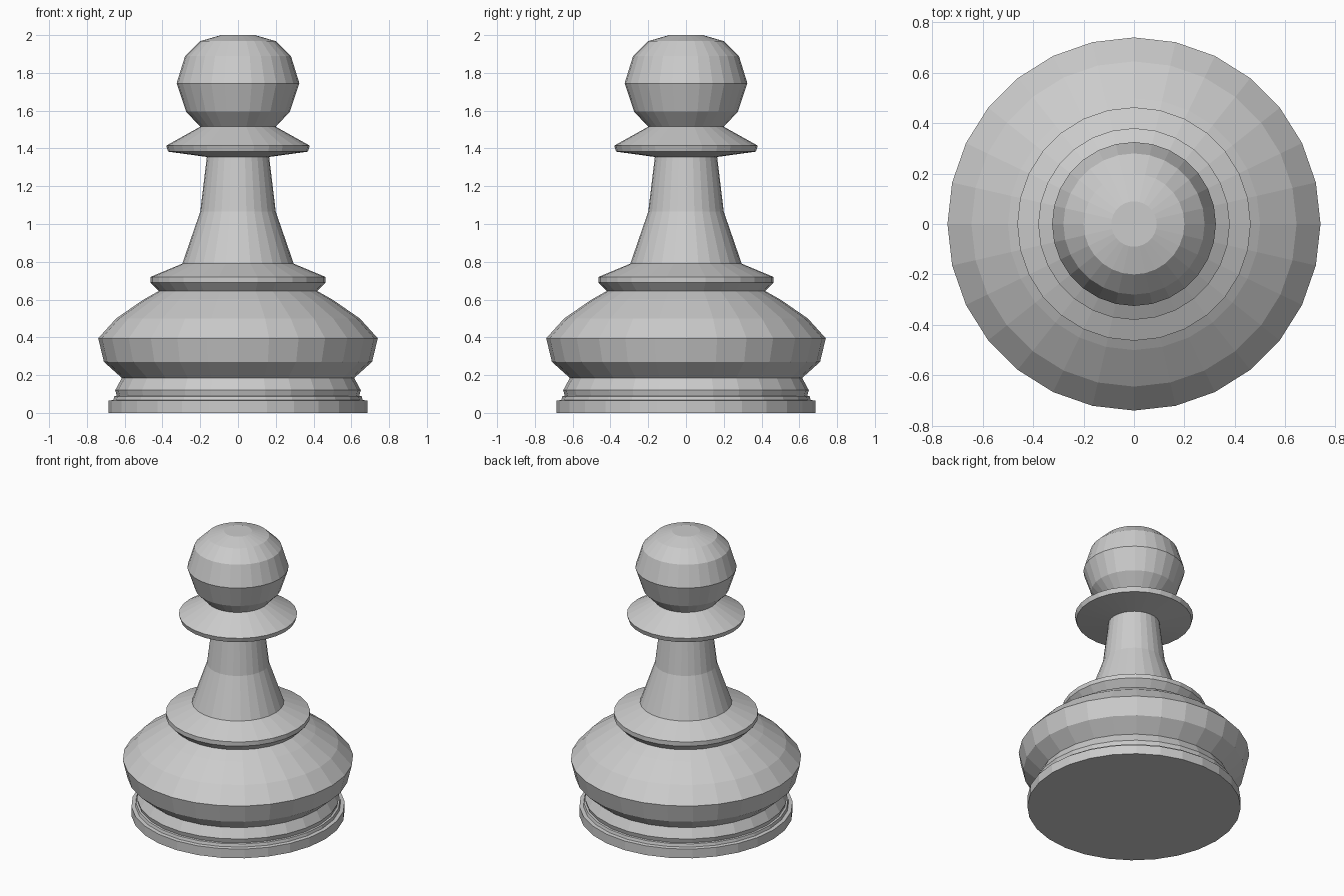
import bpy, bmesh, math

if "Cube" in bpy.data.objects:
    bpy.data.objects.remove(bpy.data.objects["Cube"])

SIDES = 28

# Outline from foot to crown as (radius, height)
PROFILE = [
    # stepped foot
    (0.685, 0.0), (0.685, 0.065), (0.66, 0.068), (0.655, 0.088), (0.642, 0.09), (0.65, 0.12), (0.615, 0.185),
    # wide bulge
    (0.71, 0.27), (0.74, 0.395), (0.645, 0.50), (0.50, 0.60), (0.42, 0.645),
    # lower collar
    (0.463, 0.69), (0.463, 0.72), (0.295, 0.79),
    # neck
    (0.20, 1.065), (0.165, 1.355),
    # upper collar
    (0.37, 1.383), (0.38, 1.415), (0.20, 1.515),
    # head
    (0.275, 1.595), (0.325, 1.745), (0.28, 1.89), (0.20, 1.968), (0.09, 2.0),
]


def lathe(name, profile, sides):
    """Turn an outline around z and cap both ends."""
    bm = bmesh.new()
    rings = []
    for r, z in profile:
        rings.append([bm.verts.new((r * math.cos(2 * math.pi * i / sides),
                                    r * math.sin(2 * math.pi * i / sides), z))
                      for i in range(sides)])
    for low, high in zip(rings, rings[1:]):
        for i in range(sides):
            j = (i + 1) % sides
            bm.faces.new((low[i], low[j], high[j], high[i]))
    bm.faces.new(rings[0][::-1])
    bm.faces.new(rings[-1])
    mesh = bpy.data.meshes.new(name)
    bm.to_mesh(mesh)
    bm.free()
    obj = bpy.data.objects.new(name, mesh)
    bpy.context.collection.objects.link(obj)
    return obj


lathe("pawn", PROFILE, SIDES)
